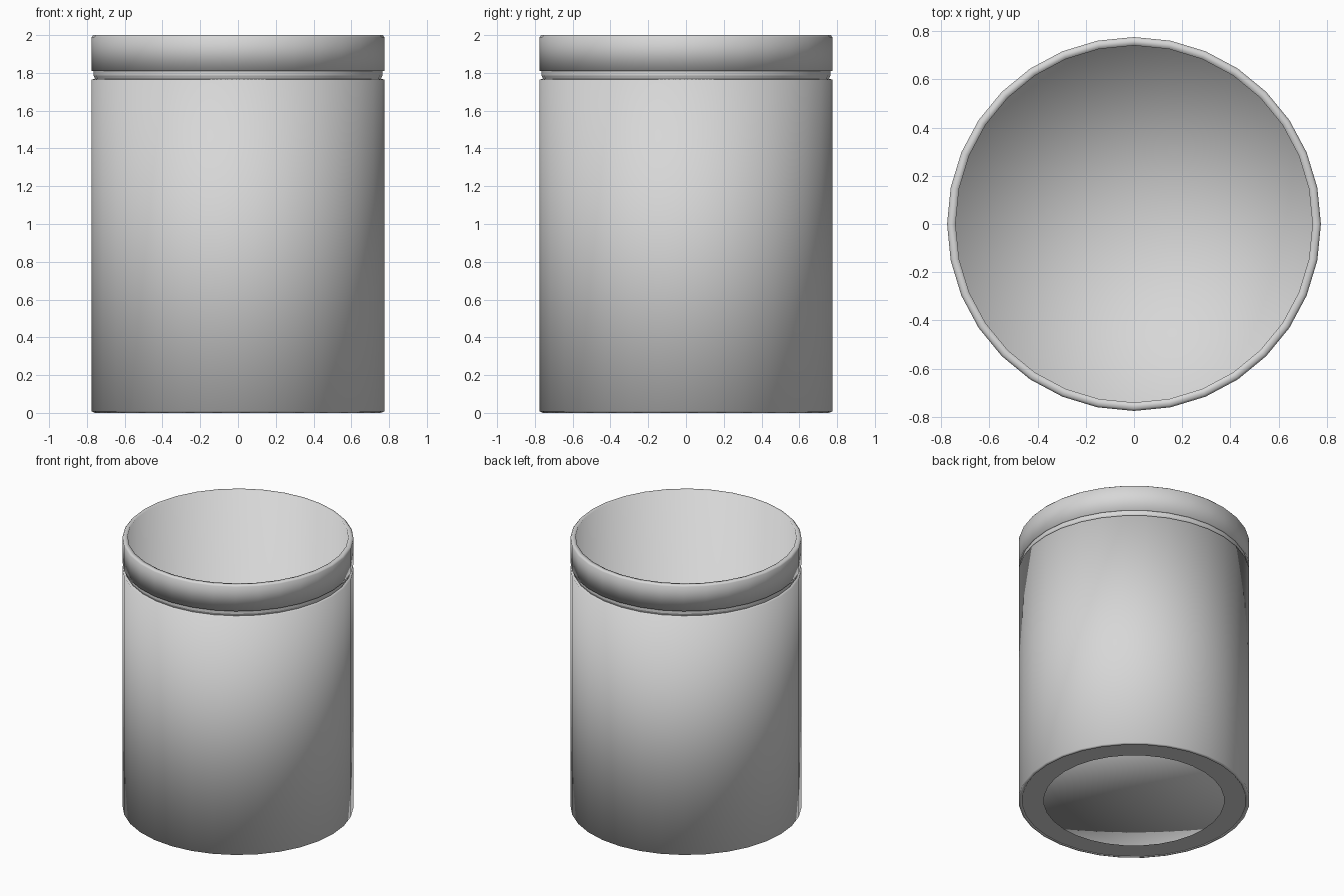
import bpy
import bmesh
from math import cos, sin, tau

SIDES = 32

cube = bpy.data.objects.get("Cube")
if cube:
    bpy.data.objects.remove(cube, do_unlink=True)

grey = bpy.data.materials.new("light_grey")
grey.use_nodes = True
colour = (0.68, 0.68, 0.68, 1.0)
grey.diffuse_color = colour
grey.node_tree.nodes["Principled BSDF"].inputs["Base Color"].default_value = colour


def lathe(name, profile):
    """Turn (radius, height) points around z; a zero radius closes to one point."""
    bm = bmesh.new()
    rings = []
    for radius, height in profile:
        if radius == 0:
            rings.append([bm.verts.new((0, 0, height))] * SIDES)
        else:
            rings.append([bm.verts.new((radius * cos(tau * i / SIDES),
                                        radius * sin(tau * i / SIDES), height))
                          for i in range(SIDES)])
    for low, high in zip(rings, rings[1:]):
        for i in range(SIDES):
            j = (i + 1) % SIDES
            corners = [low[i], low[j], high[j], high[i]]
            face = bm.faces.new(list(dict.fromkeys(corners)))
            face.smooth = True
    mesh = bpy.data.meshes.new(name)
    bm.to_mesh(mesh)
    bm.free()
    mesh.materials.append(grey)
    obj = bpy.data.objects.new(name, mesh)
    bpy.context.collection.objects.link(obj)
    return obj


# Flat open ring, set just inside the foot of the wall
lathe("base_ring", [(0.605, 0.006), (0.752, 0.006)])

# Outer wall from its foot to the ledge under the groove
lathe("outer_wall", [(0.752, 0.006), (0.757, 0), (0.775, 0.008),
                     (0.775, 1.765), (0.757, 1.768)])

# Narrow undercut groove and the collar below the rim band
lathe("groove", [(0.757, 1.768), (0.764, 1.785)])
lathe("collar", [(0.764, 1.785), (0.764, 1.81)])

# Rim band that runs over the lip into the inner cup and its thin floor
lathe("rim_and_inner_cup", [(0.762, 1.81), (0.775, 1.81), (0.775, 1.99),
                            (0.766, 2.0), (0.74, 2.0), (0.74, 0.03), (0, 0.03)])
